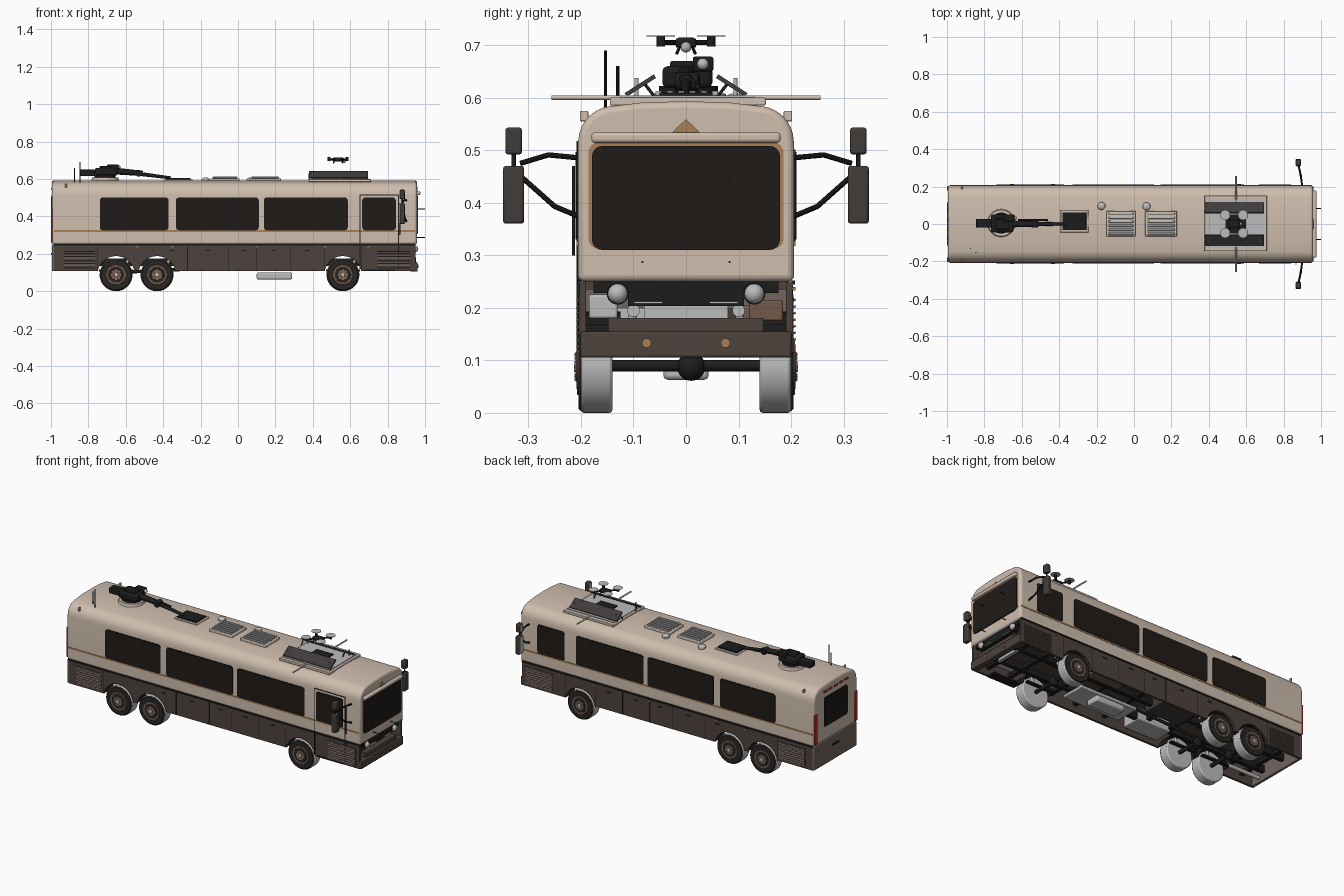
import bpy, bmesh
from math import sin, cos, pi, asin
from mathutils import Vector, Matrix

if "Cube" in bpy.data.objects:
    bpy.data.objects.remove(bpy.data.objects["Cube"])

def mat(name, c):
    m = bpy.data.materials.new(name)
    m.diffuse_color = (*c, 1)
    m.use_nodes = True
    m.node_tree.nodes["Principled BSDF"].inputs["Base Color"].default_value = m.diffuse_color
    return m
TAN = mat("tan_paint", (.62, .51, .42))
BROWN = mat("brown_paint", (.075, .054, .045))
TAUPE = mat("taupe_paint", (.17, .13, .115))
GLASS = mat("dark_glass", (.014, .011, .009))
BLACK = mat("black_metal", (.012, .012, .012))
RUBBER = mat("rubber", (.02, .019, .018))
BRONZE = mat("bronze", (.40, .21, .09))
RIM = mat("rim_brown", (.17, .10, .065))
RED = mat("red_lens", (.5, .03, .02))
GREY = mat("grey", (.5, .5, .5))
DGREY = mat("mirror_grey", (.05, .045, .042))

def finish(name, bm, m):
    bmesh.ops.recalc_face_normals(bm, faces=bm.faces)
    me = bpy.data.meshes.new(name)
    bm.to_mesh(me); bm.free()
    ob = bpy.data.objects.new(name, me)
    bpy.context.collection.objects.link(ob)
    me.materials.append(m)
    return ob

def bevel(ob, w, seg=2):
    b = ob.modifiers.new("bevel", "BEVEL")
    b.width, b.segments, b.limit_method = w, seg, "ANGLE"
    return ob

def box(name, x0, x1, y0, y1, z0, z1, m, bw=0, rot=None):
    bm = bmesh.new()
    c = Vector(((x0+x1)/2, (y0+y1)/2, (z0+z1)/2))
    M = Matrix.Translation(c)
    if rot: M = M @ Matrix.Rotation(rot[0], 4, rot[1])
    bmesh.ops.create_cube(bm, size=1, matrix=M @ Matrix.Diagonal((x1-x0, y1-y0, z1-z0, 1)))
    ob = finish(name, bm, m)
    return bevel(ob, bw) if bw else ob

def rod(name, p, q, r, m, r2=None, n=16):
    p, q = Vector(p), Vector(q)
    d = q - p
    M = Matrix.Translation((p+q)/2) @ d.to_track_quat('Z', 'Y').to_matrix().to_4x4()
    bm = bmesh.new()
    bmesh.ops.create_cone(bm, cap_ends=True, segments=n, radius1=r, radius2=r if r2 is None else r2, depth=d.length, matrix=M)
    return finish(name, bm, m)

def path(name, pts, r, m):
    for i in range(len(pts)-1):
        rod(name, pts[i], pts[i+1], r, m, n=10)
        if i: ball(name + "_joint", pts[i], r, m, 10)

def ball(name, c, r, m, n=16, flat=1):
    bm = bmesh.new()
    bmesh.ops.create_uvsphere(bm, u_segments=n, v_segments=n//2+2, radius=r, matrix=Matrix.Translation(c) @ Matrix.Diagonal((1, 1, flat, 1)))
    return finish(name, bm, m)

def prism(name, pts, axis, a, b, m):
    """Extrude a 2D profile along axis: x -> (y,z), y -> (x,z)."""
    f = (lambda u, v: (a, u, v)) if axis == 'x' else (lambda u, v: (u, a, v))
    bm = bmesh.new()
    face = bm.faces.new([bm.verts.new(f(u, v)) for u, v in pts])
    r = bmesh.ops.extrude_face_region(bm, geom=[face])
    d = (b-a, 0, 0) if axis == 'x' else (0, b-a, 0)
    bmesh.ops.translate(bm, vec=d, verts=[e for e in r["geom"] if isinstance(e, bmesh.types.BMVert)])
    return finish(name, bm, m)

def arc(cx, cy, r, a0, a1, n):
    return [(cx + r*cos(a0+(a1-a0)*i/n), cy + r*sin(a0+(a1-a0)*i/n)) for i in range(n+1)]

def rrect(u0, u1, v0, v1, r, n=4):
    return (arc(u1-r, v1-r, r, 0, pi/2, n) + arc(u0+r, v1-r, r, pi/2, pi, n)
            + arc(u0+r, v0+r, r, pi, 1.5*pi, n) + arc(u1-r, v0+r, r, 1.5*pi, 2*pi, n))

# upper shell with rounded, lightly crowned roof
half = [(.206, .25), (.206, .51)] + arc(.137, .516, .068, .05, 1.45, 8) + [(.08, .591)]
bevel(prism("body_shell", half + [(0, .593)] + [(-y, z) for y, z in reversed(half)], 'x', -.995, .957, TAN), .012, 3)
box("floor", -.97, .93, -.195, .195, .235, .252, BROWN)

# skirts with wheel arches, wheels, side details
wheels = [.561, -.433, -.652]
R = .088
a0 = asin((.107-R)/.1)
low = []
for w in wheels:
    low += arc(w, R, .1, a0, pi-a0, 14)
skirt = [(-.985, .107), (-.985, .25), (.95, .25), (.95, .107)] + low
for s in (-1, 1):
    prism("side_skirt", skirt, 'y', s*.19, s*.203, BROWN)
    for w in wheels:
        prism("wheel_arch_liner", arc(w, R, .105, a0, pi-a0, 14) + arc(w, R, .1, pi-a0, a0, 14), 'y', s*.125, s*.2, BLACK)
        # tyre, sidewall, rim, hub and lug nuts
        bevel(rod("tyre", (w, s*.14, R), (w, s*.2, R), R, GREY, n=40), .006)
        rod("tyre_sidewall", (w, s*.198, R), (w, s*.205, R), R-.002, RUBBER, R-.008, n=40)
        rod("rim_ring", (w, s*.2, R), (w, s*.2075, R), .057, RIM, .053, n=32)
        rod("rim_dish", (w, s*.2, R), (w, s*.2085, R), .046, RUBBER, .042, n=32)
        rod("rim_center", (w, s*.2, R), (w, s*.21, R), .034, RIM, .028, n=24)
        rod("hub", (w, s*.2, R), (w, s*.213, R), .013, GREY, .01, n=16)
        for k in range(8):
            x, z = w + .023*cos(k*pi/4), R + .023*sin(k*pi/4)
            rod("lug_nut", (x, s*.205, z), (x, s*.212, z), .003, GREY, n=6)
    for x0, x1 in [(-.735, -.375), (-.328, .107), (.142, .583), (.668, .84)]:
        prism("window_frame", rrect(x0-.004, x1+.004, .326, .501, .016), 'y', s*.2, s*.2085, BLACK)
        prism("side_window", rrect(x0, x1, .33, .497, .014), 'y', s*.2, s*.21, GLASS)
    box("side_stripe", -.985, .95, s*.2065-.0015, s*.2065+.0015, .318, .327, BRONZE)
    box("skirt_trim", -.985, .95, s*.204-.003, s*.204+.003, .244, .252, BLACK)
    for x0, x1 in [(-.93, -.765), (.745, .92)]:
        box("louver_panel", x0-.006, x1+.006, s*.203-.002, s*.203+.002, .115, .225, BROWN)
        for k in range(8):
            z = .125 + k*.0125
            box("louver_slat", x0, x1, s*.206-.003, s*.206+.003, z, z+.004, TAUPE, rot=(s*.4, 'X'))
    for x in (-.75, -.27, -.05, .1, .28, .46, .66):
        box("compartment_seam", x-.0015, x+.0015, s*.203-.001, s*.203+.001, .11, .243, BLACK)
    for x in (-.35, -.16, .03, .19, .37):
        box("compartment_latch", x-.014, x+.014, s*.204-.002, s*.204+.002, .215, .22, BLACK)
    for x in (-.54, -.35, .1, .465, .7):
        box("side_marker", x-.007, x+.007, s*.205-.003, s*.205+.003, .233, .24, BRONZE)
    box("rear_clearance_lamp", -.925, -.915, s*.194-.008, s*.194+.008, .555, .575, TAN, .002)
    # mirrors and arms
    path("mirror_upper_arm", [(.9, s*.2, .485), (.892, s*.262, .491), (.88, s*.315, .475)], .005, BLACK)
    path("mirror_lower_arm", [(.9, s*.2, .372), (.892, s*.25, .393), (.88, s*.312, .448)], .005, BLACK)
    rod("mirror_stalk", (.878, s*.328, .45), (.878, s*.328, .51), .004, BLACK)
    for z0, z1, h in [(.36, .47, .02), (.492, .543, .016)]:
        box("mirror_housing", .866, .892, s*.328-h, s*.328+h, z0, z1, DGREY, .005)
        box("mirror_glass", .863, .868, s*.328-h+.004, s*.328+h-.004, z0+.005, z1-.005, GREY)
    # head lamps, fog lamps, front probes, tail lamps
    ball("head_lamp", (.945, s*.13, .227), .019, GREY, 20)
    rod("head_lamp_ring", (.92, s*.13, .227), (.948, s*.13, .227), .021, BLACK, n=24)
    rod("fog_lamp", (.955, s*.075, .133), (.966, s*.075, .133), .009, BRONZE)
    for z in (.287, .44):
        rod("front_probe", (.95, s*.083, z), (1, s*.083, z), .002, BLACK, n=8)
    box("grille_chrome_strip", .944, .952, s*.072-.027, s*.072+.027, .208, .212, GREY)
    box("tail_lamp", -1, -.985, s*.19-.012, s*.19+.012, .26, .44, RED, .003)

# passenger door on the -y side
for x in (.652, .858):
    box("door_seam", x-.002, x+.002, -.2085, -.2, .12, .515, BLACK)
box("door_top_seam", .652, .858, -.2085, -.2, .513, .517, BLACK)
rod("door_grab_rail", (.867, -.214, .3), (.867, -.214, .47), .003, BLACK)
box("door_step", .67, .84, -.205, -.15, .107, .117, BLACK)

# front face
prism("windshield_trim", rrect(-.186, .186, .312, .515, .02), 'x', .95, .959, BRONZE)
prism("windshield", rrect(-.179, .179, .31, .508, .02), 'x', .95, .963, GLASS)
box("sun_visor", .945, .975, -.18, .18, .514, .534, TAN, .006)
prism("front_emblem_triangle", [(-.026, .534), (.026, .534), (0, .559)], 'x', .95, .961, BRONZE)
box("grille_upper", .92, .944, -.176, .176, .228, .25, BLACK)
box("grille_lower", .92, .944, -.11, .11, .203, .235, BLACK)
box("front_bumper", .92, .96, -.201, .201, .105, .155, BROWN, .005)
box("bumper_top", .915, .952, -.148, .148, .15, .181, BROWN, .003)
box("radiator", .86, .88, -.08, .08, .13, .23, GREY)

# rear face
box("rear_panel", -.994, -.975, -.203, .203, .107, .25, TAUPE, .004)
box("rear_handle", -1, -.99, -.03, .03, .195, .205, BLACK, .002)
prism("rear_window_frame", rrect(-.112, .112, .335, .512, .014), 'x', -.998, -.99, BLACK)
prism("rear_window", rrect(-.104, .104, .343, .504, .012), 'x', -1, -.99, GLASS)
prism("rear_emblem_diamond", [(-.018, .425), (0, .4), (.018, .425), (0, .45)], 'x', -1, -.995, BRONZE)
for k in range(5):
    y = (k-2)*.05
    box("rear_marker", -1, -.99, y-.015, y+.015, .543, .553, RED)

# chassis: rails, cross members, axles, tanks
for s in (-1, 1):
    box("chassis_rail", -.96, .92, s*.08-.012, s*.08+.012, .135, .175, BLACK)
    rod("bumper_strut", (.84, s*.1, .195), (.92, s*.1, .195), .012, GREY)
for x in (-.9, -.78, -.54, -.3, -.15, .05, .25, .42, .7, .85):
    box("cross_member", x-.012, x+.012, -.19, .19, .145, .168, BLACK)
for w in wheels:
    rod("axle", (w, -.15, .09), (w, .15, .09), .011, BLACK)
    ball("differential", (w, .01, .088), .027, BLACK)
    for s in (-1, 1):
        box("leaf_spring", w-.09, w+.09, s*.11-.01, s*.11+.01, .105, .115, BLACK)
        rod("shock_absorber", (w+.05, s*.11, .11), (w+.07, s*.1, .2), .008, GREY)
rod("drive_shaft", (-.65, .01, .1), (.2, .01, .14), .009, BLACK)
box("lower_tank", .1, .29, -.043, .043, .063, .1, GREY, .008)
box("skid_plate", .0, .38, -.13, .02, .118, .135, GREY, .004)
box("water_tank", -.28, -.05, .03, .18, .12, .2, DGREY, .006)
box("battery_box", -.3, -.08, -.18, -.06, .13, .2, GREY, .004)
box("fuel_tank", .2, .42, .1, .185, .13, .205, RIM, .006)
box("equipment_box", .68, .86, -.185, -.13, .18, .225, GREY, .004)
box("heater_box", .7, .86, .12, .185, .175, .215, RIM, .004)
rod("exhaust", (-.97, -.13, .13), (-.75, -.13, .13), .011, GREY)

# roof vents and domes
for x0, x1 in [(-.147, .008), (.06, .23)]:
    box("roof_vent", x0, x1, -.066, .07, .587, .604, TAN, .004)
    for k in range(6):
        y = -.052 + k*.0215
        box("vent_slat", x0+.012, x1-.012, y-.006, y+.006, .604, .613, GREY, .002)
for x, y in [(-.174, .096), (.067, .094)]:
    rod("dome_base", (x, y, .58), (x, y, .596), .022, GREY, n=24)
    ball("roof_dome", (x, y, .596), .021, GREY, 20, .6)
for x, y, z in [(-.845, -.153, .69), (-.875, -.13, .66)]:
    rod("antenna", (x, y, .57), (x, y, z), .003, BLACK, n=10)

# roof arm: turntable, turret, folded boom, parking pad
rod("turntable", (-.71, .005, .585), (-.71, .005, .608), .076, TAN, .07, n=40)
rod("turret_ring", (-.71, .005, .608), (-.71, .005, .622), .056, BLACK, n=32)
box("turret", -.765, -.645, -.045, .05, .618, .66, BLACK, .01)
box("turret_top", -.74, -.67, -.03, .03, .655, .67, BLACK, .004)
box("counterweight", -.845, -.765, -.02, .028, .615, .65, BLACK, .004)
box("camera_housing", -.7, -.64, .013, .052, .65, .678, BLACK, .004)
ball("camera_lens", (-.638, .032, .664), .011, GREY)
rod("boom_base", (-.65, 0, .642), (-.51, 0, .63), .018, BLACK, .014)
rod("boom_elbow", (-.53, -.02, .63), (-.53, .022, .63), .018, BLACK)
rod("boom_tip", (-.53, 0, .628), (-.36, 0, .606), .011, BLACK, .008)
rod("boom_piston", (-.62, .022, .64), (-.46, .022, .622), .005, BLACK)
box("boom_pad", -.393, -.243, -.045, .075, .585, .598, TAN, .003)
box("boom_pad_hatch", -.383, -.255, -.032, .062, .596, .606, BLACK, .002)

# drone bay: frame, deck, open flaps, cross bar
box("bay_base", .377, .71, -.145, .152, .585, .6, TAN, .003)
box("bay_deck", .39, .697, -.125, .13, .6, .604, GREY)
rod("bay_cross_bar", (.545, -.256, .6), (.545, .256, .6), .0045, TAN)
for s in (-1, 1):
    box("bay_flap", .38, .695, s*.087-.033, s*.087+.033, .619, .627, DGREY, rot=(-s*.57, 'X'))
    for x in (.4, .675):
        rod("flap_actuator", (x, s*.094, .6), (x, s*.094, .637), .004, GREY)
        rod("flap_strut", (x-.02, s*.06, .602), (x-.02, s*.08, .628), .003, BLACK)
box("landing_pad", .49, .6, -.05, .05, .604, .61, BLACK)

# drone
C = Vector((.535, 0, .705))
box("drone_body", .505, .567, -.02, .02, .694, .714, BLACK, .006)
ball("drone_camera", (.568, 0, .696), .01, GREY)
for sx in (-1, 1):
    for sy in (-1, 1):
        e = C + Vector((sx*.048, sy*.048, .0))
        rod("drone_arm", C, e, .005, BLACK, n=10)
        rod("drone_motor", e - Vector((0, 0, .008)), e + Vector((0, 0, .012)), .008, BLACK)
        rod("drone_rotor", e + Vector((0, 0, .0115)), e + Vector((0, 0, .0135)), .027, GREY, n=24)
        rod("drone_leg", C + Vector((sx*.02, sy*.012, -.008)), C + Vector((sx*.025, sy*.018, -.022)), .003, BLACK, n=8)

# smooth curved parts, keep edges sharp
bpy.ops.object.select_all(action='SELECT')
bpy.context.view_layer.objects.active = bpy.data.objects["body_shell"]
bpy.ops.object.shade_smooth_by_angle(angle=.6)
